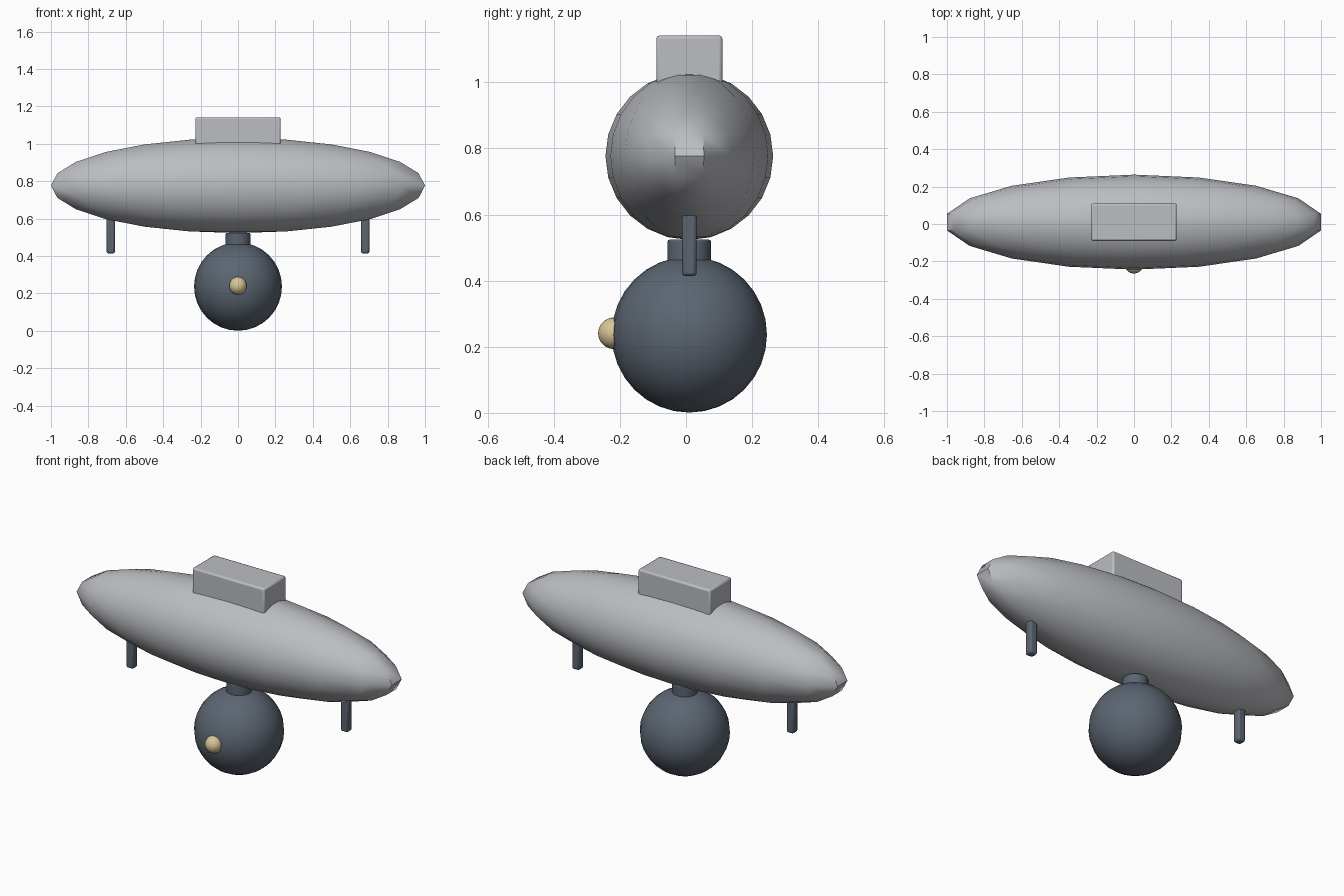
import bpy, bmesh, math
from mathutils import Matrix

if "Cube" in bpy.data.objects:
    bpy.data.objects.remove(bpy.data.objects["Cube"], do_unlink=True)

CY = 0.01  # depth of the vessel's centre plane


def material(name, rgb):
    m = bpy.data.materials.new(name)
    m.use_nodes = True
    m.diffuse_color = (*rgb, 1)
    m.node_tree.nodes["Principled BSDF"].inputs["Base Color"].default_value = (*rgb, 1)
    return m


hull_grey = material("hull grey", (0.5, 0.51, 0.54))
steel = material("dark steel", (0.105, 0.13, 0.165))
glass = material("lamp cream", (0.68, 0.56, 0.3))


def finish(name, bm, mat, centre, bevel=0, angle=40):
    mesh = bpy.data.meshes.new(name)
    bm.to_mesh(mesh)
    bm.free()
    obj = bpy.data.objects.new(name, mesh)
    obj.location = centre
    mesh.materials.append(mat)
    bpy.context.collection.objects.link(obj)
    if bevel:
        mod = obj.modifiers.new("soft edges", "BEVEL")
        mod.width = bevel
        mod.segments = 2
        mod.limit_method = "ANGLE"
    bpy.ops.object.select_all(action="DESELECT")
    obj.select_set(True)
    bpy.context.view_layer.objects.active = obj
    bpy.ops.object.shade_smooth_by_angle(angle=math.radians(angle))
    return obj


def ball(name, mat, centre, radii, segments, rings):
    bm = bmesh.new()
    bmesh.ops.create_uvsphere(bm, u_segments=segments, v_segments=rings, radius=1)
    bmesh.ops.scale(bm, vec=radii, verts=bm.verts)
    return finish(name, bm, mat, centre)


def block(name, mat, centre, size, bevel):
    bm = bmesh.new()
    bmesh.ops.create_cube(bm, size=1)
    bmesh.ops.scale(bm, vec=size, verts=bm.verts)
    return finish(name, bm, mat, centre, bevel)


# Long buoyancy float, with a flat facet at each tip
tip = 1 / math.cos(math.pi / 18)
ball("float_hull", hull_grey, (0, CY, 0.777), (tip, tip / 4, tip / 4), 18, 12)

# Deck housing on top
block("deck_housing", hull_grey, (0, CY, 1.041), (0.457, 0.2, 0.202), 0.01)

# Crew sphere, its neck and the front porthole
ball("crew_sphere", steel, (0, CY, 0.237), (0.235, 0.235, 0.236), 24, 16)
bm = bmesh.new()
bmesh.ops.create_cone(bm, cap_ends=True, segments=20, radius1=0.066, radius2=0.066, depth=0.1)
finish("sphere_neck", bm, steel, (0, CY, 0.474), 0.006)
ball("porthole", glass, (0, -0.218, 0.241), (0.048, 0.048, 0.048), 14, 10)

# Ballast posts under both ends
for side, x in (("left", 0.68), ("right", -0.68)):
    block(side + "_ballast_post", steel, (x, CY, 0.53), (0.045, 0.045, 0.232), 0.01)
